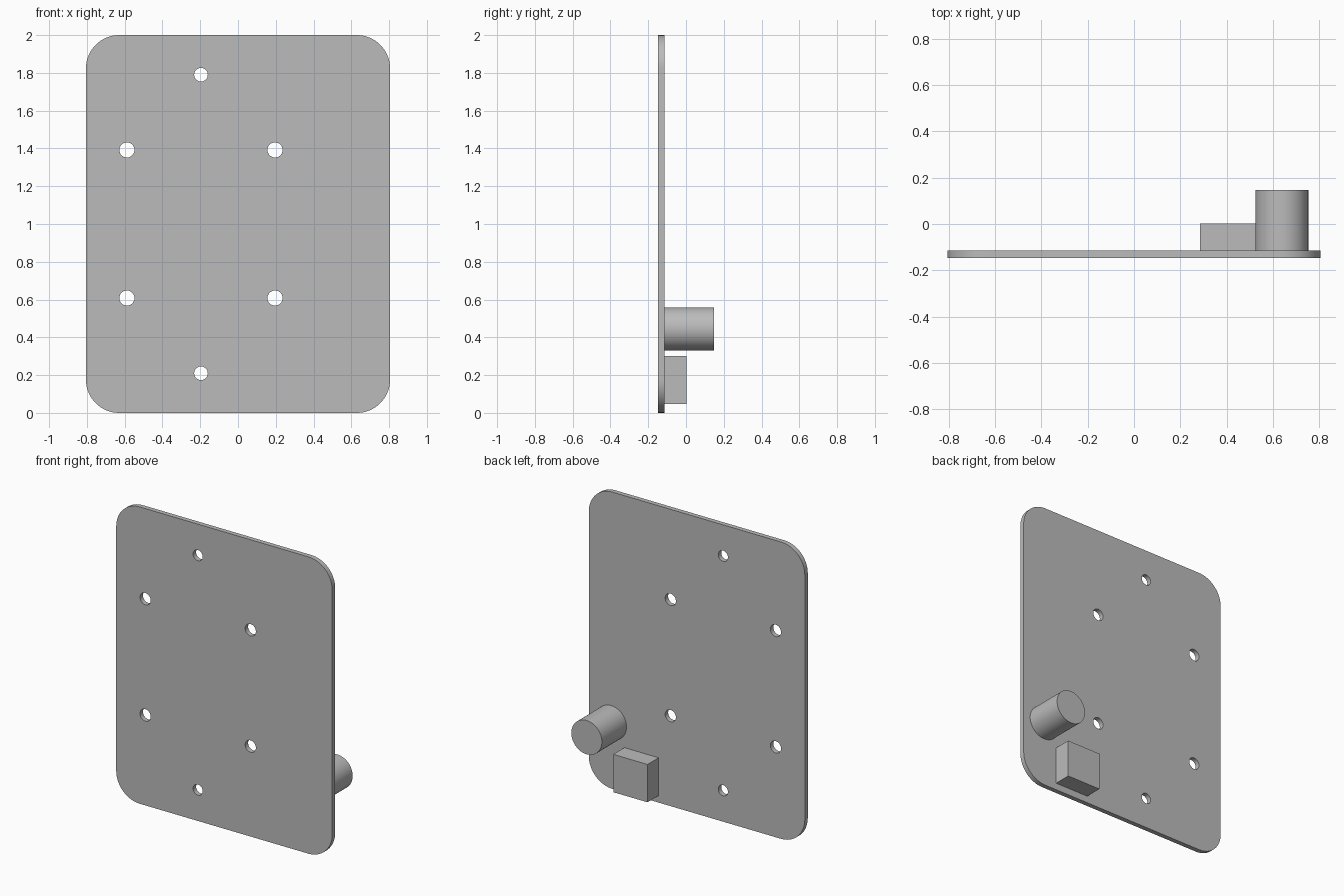
import bpy, bmesh
from math import sin, cos, pi
from mathutils import Matrix, Vector

cube = bpy.data.objects.get("Cube")
if cube:
    bpy.data.objects.remove(cube, do_unlink=True)

FRONT, BACK = -0.147, -0.115      # plate faces along y
WIDTH, HEIGHT, CORNER = 1.61, 2.0, 0.176

grey = bpy.data.materials.new("plain grey")
grey.use_nodes = True
grey.diffuse_color = (0.5, 0.5, 0.5, 1)
grey.node_tree.nodes["Principled BSDF"].inputs["Base Color"].default_value = (0.5, 0.5, 0.5, 1)


def finish(name, bm):
    """Turn a bmesh into a shaded, coloured object."""
    bmesh.ops.recalc_face_normals(bm, faces=bm.faces[:])
    mesh = bpy.data.meshes.new(name)
    bm.to_mesh(mesh)
    bm.free()
    mesh.materials.append(grey)
    obj = bpy.data.objects.new(name, mesh)
    bpy.context.collection.objects.link(obj)
    bpy.ops.object.select_all(action="DESELECT")
    obj.select_set(True)
    bpy.context.view_layer.objects.active = obj
    bpy.ops.object.shade_smooth_by_angle()
    return obj


def arc(x, z, radius, start, sweep, steps):
    return [(x + radius * cos(start + sweep * i / steps),
             z + radius * sin(start + sweep * i / steps)) for i in range(steps + 1)]


def add_loop(bm, points):
    """Closed edge loop in the plane of the plate's front face."""
    verts = [bm.verts.new((x, FRONT, z)) for x, z in points]
    return [bm.edges.new((v, verts[i - 1])) for i, v in enumerate(verts)]


# Plate: rounded outline with six through holes, extruded to thickness
bm = bmesh.new()
outline = []
for i, (sx, sz) in enumerate([(1, 1), (-1, 1), (-1, -1), (1, -1)]):
    outline += arc(sx * (WIDTH / 2 - CORNER), HEIGHT / 2 + sz * (HEIGHT / 2 - CORNER),
                   CORNER, i * pi / 2, pi / 2, 16)
edges = add_loop(bm, outline)
for side in (-1, 1):
    mid = HEIGHT / 2
    for x, dz, radius in [(-0.196, 0.79, 0.036), (-0.588, 0.392, 0.04), (0.196, 0.392, 0.04)]:
        edges += add_loop(bm, arc(x, mid + side * dz, radius, 0, 2 * pi, 32)[:-1])
bmesh.ops.triangle_fill(bm, use_beauty=True, edges=edges, normal=(0, -1, 0))
result = bmesh.ops.extrude_face_region(bm, geom=bm.faces[:], use_keep_orig=True)
moved = [g for g in result["geom"] if isinstance(g, bmesh.types.BMVert)]
bmesh.ops.translate(bm, verts=moved, vec=(0, BACK - FRONT, 0))
finish("mounting_plate", bm)

# Round post standing out from the back
bm = bmesh.new()
end = 0.147
place = Matrix.Translation((0.638, (BACK + end) / 2, 0.445)) @ Matrix.Rotation(pi / 2, 4, "X")
bmesh.ops.create_cone(bm, cap_ends=True, segments=64, radius1=0.114, radius2=0.114,
                      depth=end - BACK, matrix=place)
finish("round_post", bm)

# Square block below the post
bm = bmesh.new()
low, high = Vector((0.285, BACK, 0.047)), Vector((0.54, 0.003, 0.302))
bmesh.ops.create_cube(bm, size=1, matrix=Matrix.Translation((low + high) / 2)
                      @ Matrix.Diagonal((high - low).to_4d()))
finish("square_block", bm)
